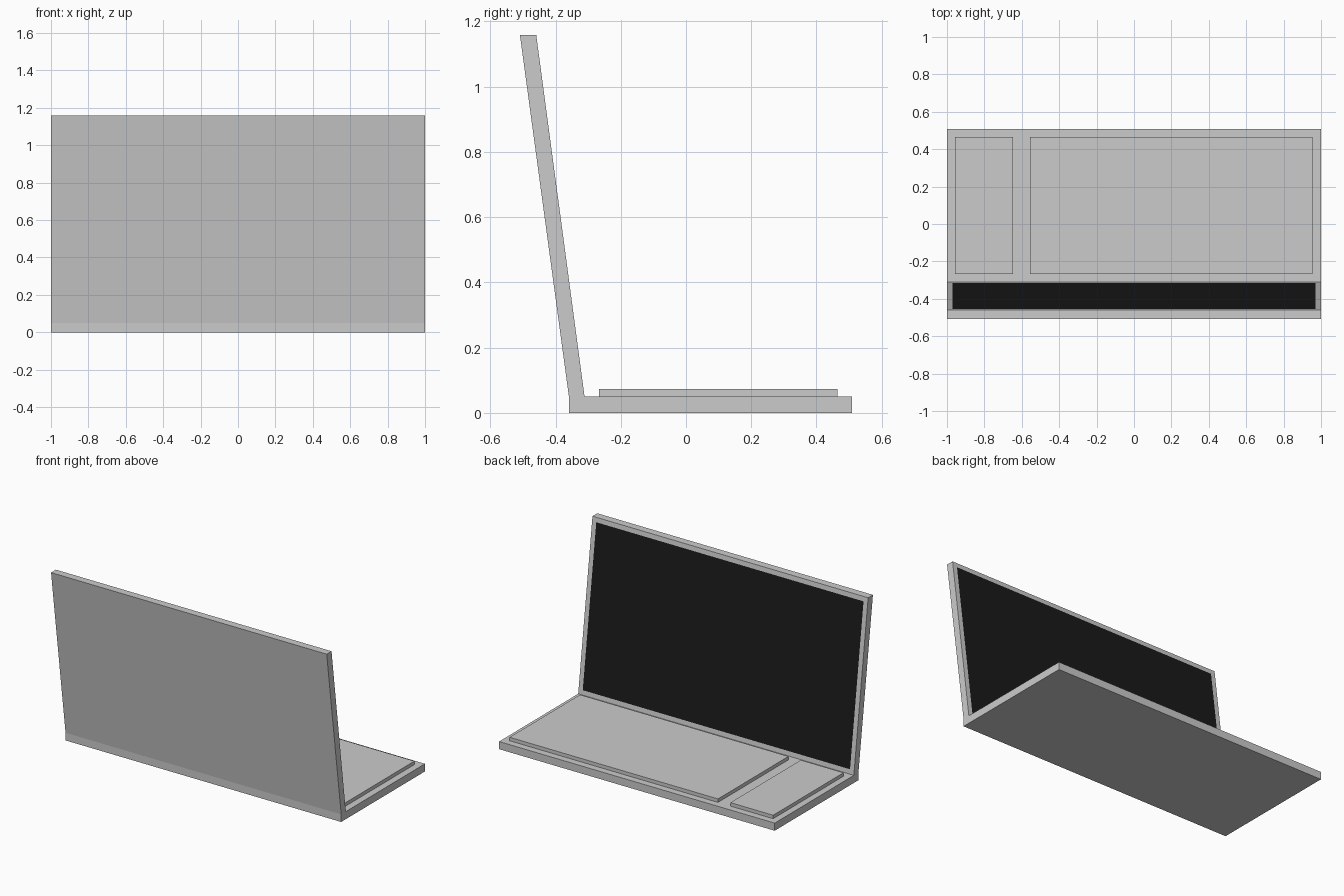
import bpy, bmesh

if "Cube" in bpy.data.objects:
    bpy.data.objects.remove(bpy.data.objects["Cube"], do_unlink=True)


def material(name, value):
    mat = bpy.data.materials.new(name)
    mat.use_nodes = True
    color = (value, value, value, 1)
    mat.diffuse_color = color
    mat.node_tree.nodes["Principled BSDF"].inputs["Base Color"].default_value = color
    return mat


grey = material("light_grey", 0.6)
black = material("screen_black", 0.01)


def extrude_profile(name, profile, x0, x1, screen=False):
    """Extrude a (y, z) outline along x, optionally insetting the screen face."""
    bm = bmesh.new()
    cap = bm.faces.new([bm.verts.new((x0, y, z)) for y, z in profile])
    out = bmesh.ops.extrude_face_region(bm, geom=[cap])
    moved = [v for v in out["geom"] if isinstance(v, bmesh.types.BMVert)]
    bmesh.ops.translate(bm, verts=moved, vec=(x1 - x0, 0, 0))
    bmesh.ops.recalc_face_normals(bm, faces=bm.faces[:])
    if screen:
        # The display is the big lid face leaning towards the keyboard
        face = max(bm.faces, key=lambda f: f.calc_area() * f.normal.y)
        bmesh.ops.inset_region(bm, faces=[face], thickness=0.043)
        face.material_index = 1
    mesh = bpy.data.meshes.new(name)
    bm.to_mesh(mesh)
    bm.free()
    mesh.materials.append(grey)
    if screen:
        mesh.materials.append(black)
    obj = bpy.data.objects.new(name, mesh)
    bpy.context.collection.objects.link(obj)


# Base and leaning lid share one L-shaped side outline
body = [(-0.359, 0), (0.509, 0), (0.509, 0.05), (-0.311, 0.05),
        (-0.459, 1.158), (-0.509, 1.158), (-0.359, 0.05)]
extrude_profile("laptop_body", body, -1, 1, screen=True)

# Raised keyboard and number pad slabs
slab = [(-0.266, 0.05), (0.464, 0.05), (0.464, 0.073), (-0.266, 0.073)]
extrude_profile("keyboard_slab", slab, -0.557, 0.955)
extrude_profile("number_pad_slab", slab, -0.957, -0.647)
